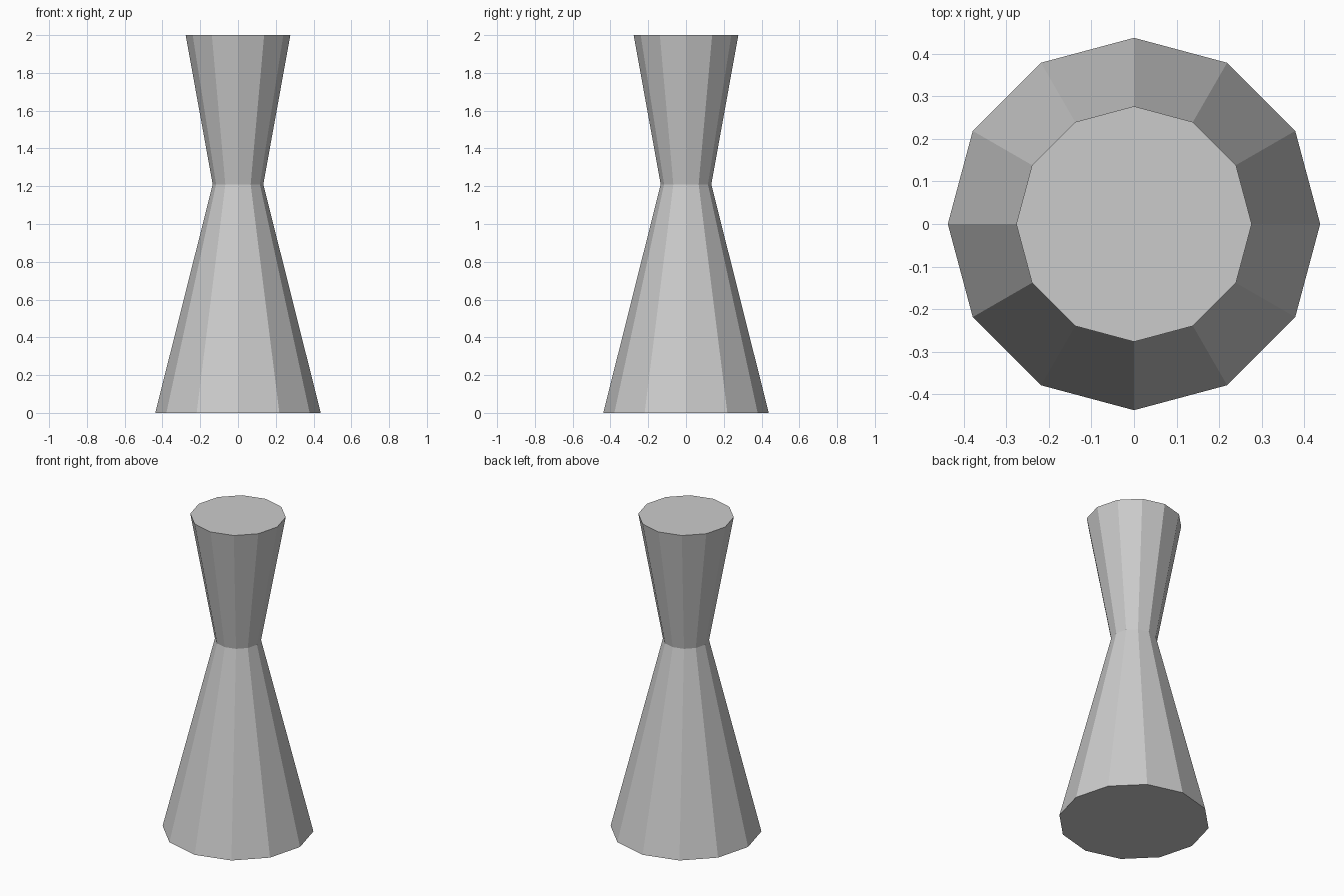
import bpy, bmesh
from math import cos, sin, tau

cube = bpy.data.objects.get("Cube")
if cube:
    bpy.data.objects.remove(cube, do_unlink=True)

SIDES = 12
PROFILE = [(0.438, 0.0), (0.134, 1.21), (0.277, 2.0)]  # radius, height

grey = bpy.data.materials.new("plain grey")
grey.use_nodes = True
colour = (0.6, 0.6, 0.6, 1)
grey.diffuse_color = colour
grey.node_tree.nodes["Principled BSDF"].inputs["Base Color"].default_value = colour

# Waisted pedestal: rings joined by flat sides, capped at both ends
bm = bmesh.new()
rings = [[bm.verts.new((r * cos(tau * i / SIDES), r * sin(tau * i / SIDES), z))
          for i in range(SIDES)] for r, z in PROFILE]
for low, high in zip(rings, rings[1:]):
    for i in range(SIDES):
        j = (i + 1) % SIDES
        bm.faces.new((low[i], low[j], high[j], high[i]))
bm.faces.new(rings[0][::-1])
bm.faces.new(rings[-1])
mesh = bpy.data.meshes.new("waisted_pedestal")
bm.to_mesh(mesh)
bm.free()
mesh.materials.append(grey)
pedestal = bpy.data.objects.new("waisted_pedestal", mesh)
bpy.context.collection.objects.link(pedestal)
